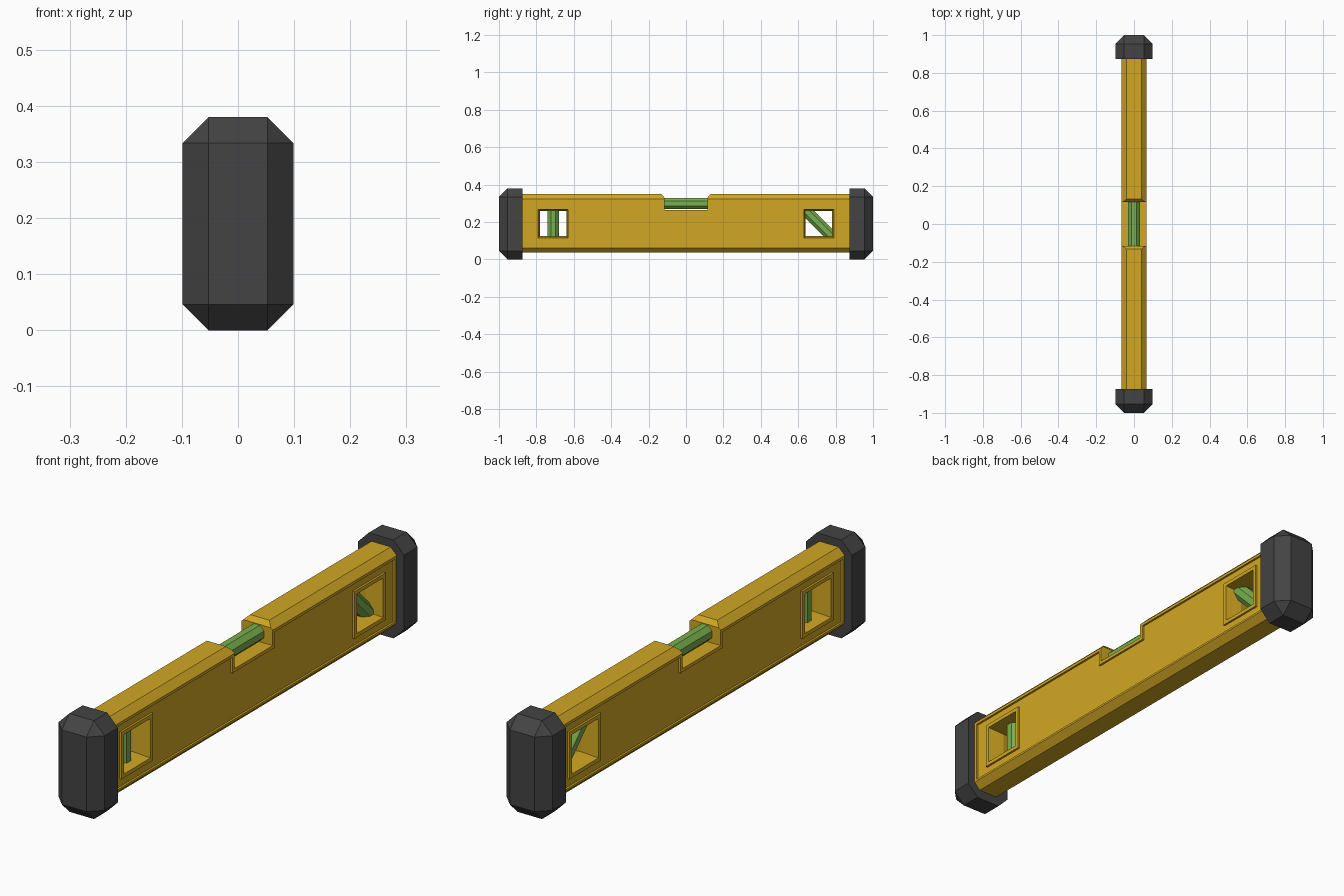
import bpy, bmesh, math
from mathutils import Matrix, Vector

cube = bpy.data.objects.get("Cube")
if cube:
    bpy.data.objects.remove(cube, do_unlink=True)


def material(name, rgb):
    m = bpy.data.materials.new(name)
    m.use_nodes = True
    m.diffuse_color = (*rgb, 1)
    bsdf = m.node_tree.nodes["Principled BSDF"]
    bsdf.inputs["Base Color"].default_value = (*rgb, 1)
    bsdf.inputs["Roughness"].default_value = 0.6
    return m


YELLOW = material("yellow paint", (0.64, 0.39, 0.017))
RUBBER = material("dark rubber", (0.057, 0.057, 0.058))
GREEN = material("green vial", (0.19, 0.43, 0.075))


def finish(name, bm, mat):
    bmesh.ops.recalc_face_normals(bm, faces=bm.faces)
    mesh = bpy.data.meshes.new(name)
    bm.to_mesh(mesh)
    bm.free()
    ob = bpy.data.objects.new(name, mesh)
    mesh.materials.append(mat)
    bpy.context.collection.objects.link(ob)
    return ob


def loft(name, sections, mat):
    """Join equal-length rings of points into a closed solid."""
    bm = bmesh.new()
    rings = [[bm.verts.new(p) for p in s] for s in sections]
    n = len(rings[0])
    for a, b in zip(rings, rings[1:]):
        for i in range(n):
            j = (i + 1) % n
            bm.faces.new((a[i], a[j], b[j], b[i]))
    bm.faces.new(rings[0])
    bm.faces.new(rings[-1])
    return finish(name, bm, mat)


def rect(x, y, z, hy, hz):
    return [(x, y + a * hy, z + b * hz) for a, b in ((-1, -1), (1, -1), (1, 1), (-1, 1))]


def combine(target, tool, operation):
    """Apply a boolean and discard the tool."""
    tool.hide_render = True
    mod = target.modifiers.new("cut", "BOOLEAN")
    mod.operation, mod.object, mod.solver = operation, tool, "EXACT"
    bpy.context.view_layer.objects.active = target
    bpy.ops.object.modifier_apply(modifier=mod.name)
    bpy.data.objects.remove(tool, do_unlink=True)


# Chamfered beam
W, BOTTOM, TOP, C = 0.067, 0.036, 0.35, 0.026
half = [(W - C, BOTTOM), (W, BOTTOM + C), (W, TOP - C), (W - C, TOP)]
outline = half + [(-x, z) for x, z in reversed(half)]
body = loft("level_body", [[(x, y, z) for x, z in outline] for y in (-0.9, 0.9)], YELLOW)

# Recessed side panels, stepping around the top notch
right_half = [(0.863, 0.07), (0.863, 0.313), (0.13, 0.313), (0.13, 0.252)]
panel = right_half + [(-y, z) for y, z in reversed(right_half)]
for s in (-1, 1):
    combine(body, loft("panel_cutter", [[(s * x, y, z) for y, z in panel] for x in (0.059, 0.1)],
                       YELLOW), "DIFFERENCE")

# Window frames flush with the rim, then tapered openings
WINDOW_Y, WINDOW_Z = 0.71, 0.192
for s in (-1, 1):
    y = s * WINDOW_Y
    combine(body, loft("window_frame", [rect(x, y, WINDOW_Z, 0.096, 0.091) for x in (-W, W)],
                       YELLOW), "UNION")
    sections = [rect(x, y, WINDOW_Z, h, h - 0.004)
                for x, h in ((-0.08, 0.082), (0, 0.07), (0.08, 0.082))]
    combine(body, loft("window_cutter", sections, YELLOW), "DIFFERENCE")

# Top notch with flared upper lips
lip = [(0.116, 0.265), (0.116, 0.332), (0.132, 0.35), (0.132, 0.4)]
notch = lip + [(-y, z) for y, z in reversed(lip)]
combine(body, loft("notch_cutter", [[(x, y, z) for y, z in notch] for x in (-0.1, 0.1)],
                   YELLOW), "DIFFERENCE")


# Octagonal vials: level, plumb and diagonal
def vial(name, y, z, length, direction):
    bm = bmesh.new()
    bmesh.ops.create_cone(bm, cap_ends=True, segments=8, radius1=0.033, radius2=0.033,
                          depth=length, matrix=Matrix.Rotation(math.pi / 8, 4, "Z"))
    tilt = Vector((0, 0, 1)).rotation_difference(Vector(direction)).to_matrix().to_4x4()
    bm.transform(Matrix.Translation((0, y, z)) @ tilt)
    return finish(name, bm, GREEN)


vial("level_vial", 0, 0.299, 0.24, (0, 1, 0))
vial("plumb_vial", -WINDOW_Y, WINDOW_Z, 0.16, (0, 0, 1))
vial("diagonal_vial", WINDOW_Y, WINDOW_Z, 0.22, (0, 1, -1))

# Bevelled rubber end caps, square on the inner end
for s, name in ((-1, "front_end_cap"), (1, "back_end_cap")):
    bm = bmesh.new()
    size = Matrix.Diagonal((0.197, 0.127, 0.38, 1))
    bmesh.ops.create_cube(bm, size=1, matrix=Matrix.Translation((0, s * 0.9365, 0.19)) @ size)
    edges = [e for e in bm.edges if any(abs(v.co.y) > 0.95 for v in e.verts)]
    bmesh.ops.bevel(bm, geom=edges, offset=0.046, offset_type="OFFSET", segments=1,
                    affect="EDGES", profile=0.5)
    finish(name, bm, RUBBER)
